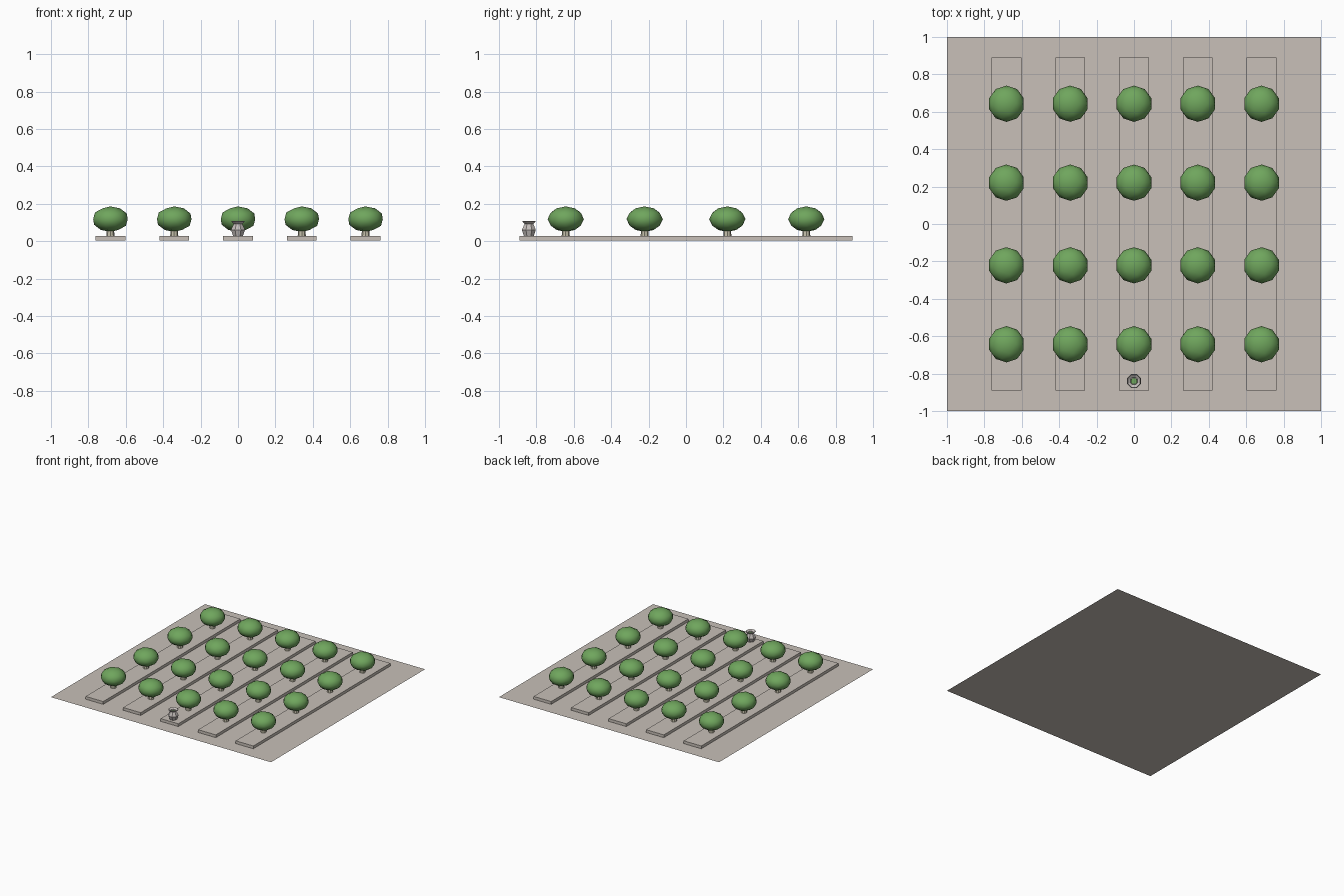
import bpy
import bmesh
import math
from mathutils import Matrix

cube = bpy.data.objects.get("Cube")
if cube:
    bpy.data.objects.remove(cube, do_unlink=True)


def material(name, rgb):
    m = bpy.data.materials.new(name)
    m.use_nodes = True
    m.diffuse_color = (*rgb, 1)
    m.node_tree.nodes["Principled BSDF"].inputs["Base Color"].default_value = (*rgb, 1)
    return m


paving = material("pale paving", (0.58, 0.53, 0.48))
leaf = material("leaf green", (0.16, 0.38, 0.11))
bark = material("pale bark", (0.55, 0.52, 0.40))
stone = material("grey stone", (0.56, 0.52, 0.50))


def finish(name, bm, mat):
    """Turn a bmesh into a named object with one colour."""
    bmesh.ops.recalc_face_normals(bm, faces=bm.faces)
    mesh = bpy.data.meshes.new(name)
    bm.to_mesh(mesh)
    bm.free()
    mesh.materials.append(mat)
    obj = bpy.data.objects.new(name, mesh)
    bpy.context.collection.objects.link(obj)
    return obj


def place(obj, location, suffix):
    """Add a linked copy of a part at a location."""
    copy = obj.copy()
    copy.name = f"{obj.name}_{suffix}"
    copy.location = location
    bpy.context.collection.objects.link(copy)


def cylinder(name, r_low, r_top, z_low, z_top, sides, mat):
    bm = bmesh.new()
    bmesh.ops.create_cone(bm, cap_ends=True, segments=sides, radius1=r_low,
                          radius2=r_top, depth=z_top - z_low,
                          matrix=Matrix.Translation((0, 0, (z_low + z_top) / 2)))
    return finish(name, bm, mat)


# Ground sheet
bm = bmesh.new()
bmesh.ops.create_grid(bm, x_segments=1, y_segments=1, size=1)
finish("ground", bm, paving)

# Master parts: raised bed, trunk and leafy crown
bm = bmesh.new()
bmesh.ops.create_cube(bm, size=1, matrix=Matrix.Translation((0, 0, 0.0165))
                      @ Matrix.Diagonal((0.16, 1.78, 0.023, 1)))
bed = finish("bed", bm, paving)

trunk = cylinder("trunk", 0.022, 0.018, 0.025, 0.075, 8, bark)

bm = bmesh.new()
bmesh.ops.create_icosphere(bm, subdivisions=2, radius=1,
                           matrix=Matrix.Translation((0, 0, 0.118))
                           @ Matrix.Diagonal((0.097, 0.097, 0.068, 1)))
crown = finish("crown", bm, leaf)
for poly in crown.data.polygons:
    poly.use_smooth = True

# Five beds with four trees each
for col in range(5):
    x = (col - 2) * 0.341
    place(bed, (x, 0, 0), col + 1)
    for row, y in enumerate((-0.643, -0.221, 0.221, 0.643)):
        place(trunk, (x, y, 0), f"{col + 1}_{row + 1}")
        place(crown, (x, y, 0), f"{col + 1}_{row + 1}")
for master in (bed, trunk, crown):
    bpy.data.objects.remove(master, do_unlink=True)

# Urn turned from a profile of (radius, height), outside up and inside down
profile = [(0.028, 0.027), (0.04, 0.06), (0.037, 0.068), (0.025, 0.093),
           (0.039, 0.105), (0.036, 0.108), (0.021, 0.098), (0.021, 0.08)]
sides = 8
bm = bmesh.new()
rings = []
for r, z in profile:
    angles = [2 * math.pi * (i + 0.5) / sides for i in range(sides)]
    rings.append([bm.verts.new((r * math.cos(a), r * math.sin(a), z)) for a in angles])
for low, top in zip(rings, rings[1:]):
    for i in range(sides):
        j = (i + 1) % sides
        bm.faces.new((low[i], low[j], top[j], top[i]))
bm.faces.new(rings[0][::-1])
bm.faces.new(rings[-1])
urn = finish("urn", bm, stone)
urn.location.y = -0.84

# Planting inside the urn
plant = cylinder("urn_plant", 0.019, 0.019, 0.075, 0.09, 6, leaf)
plant.location.y = -0.84
